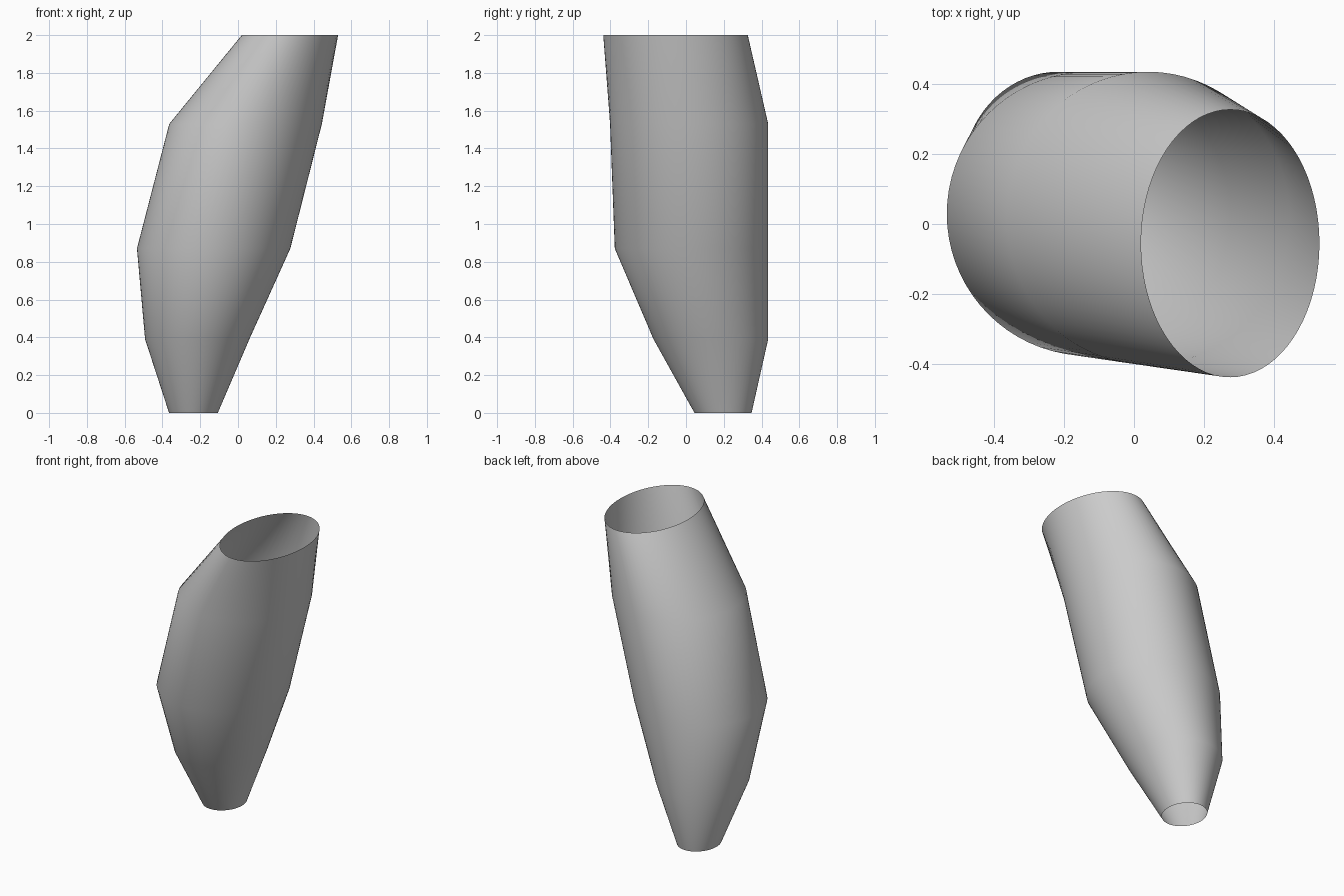
import bpy
import bmesh
from math import cos, sin, tau

cube = bpy.data.objects.get("Cube")
if cube:
    bpy.data.objects.remove(cube, do_unlink=True)

SEGMENTS = 72

# Cross-sections: height, x range, y range
sections = [
    (0.00, -0.365, -0.107, 0.045, 0.347),
    (0.39, -0.492, 0.06, -0.172, 0.435),
    (0.87, -0.535, 0.277, -0.377, 0.435),
    (1.53, -0.364, 0.444, -0.402, 0.435),
    (2.00, 0.02, 0.53, -0.438, 0.327),
]

# Plain grey material
grey = bpy.data.materials.new("plain grey")
grey.use_nodes = True
colour = (0.6, 0.6, 0.6, 1)
grey.diffuse_color = colour
grey.node_tree.nodes["Principled BSDF"].inputs["Base Color"].default_value = colour


def ellipse_ring(bm, z, x0, x1, y0, y1):
    """One ring of vertices filling the given x and y ranges."""
    cx, cy, rx, ry = (x0 + x1) / 2, (y0 + y1) / 2, (x1 - x0) / 2, (y1 - y0) / 2
    angles = [tau * i / SEGMENTS for i in range(SEGMENTS)]
    return [bm.verts.new((cx + rx * cos(a), cy + ry * sin(a), z)) for a in angles]


# Open leaning tube, lofted through the sections
bm = bmesh.new()
rings = [ellipse_ring(bm, *s) for s in sections]
for low, high in zip(rings, rings[1:]):
    for i in range(SEGMENTS):
        j = (i + 1) % SEGMENTS
        bm.faces.new((low[i], low[j], high[j], high[i])).smooth = True

mesh = bpy.data.meshes.new("tube_shell")
bm.to_mesh(mesh)
bm.free()
mesh.materials.append(grey)
tube = bpy.data.objects.new("tube_shell", mesh)
bpy.context.collection.objects.link(tube)
